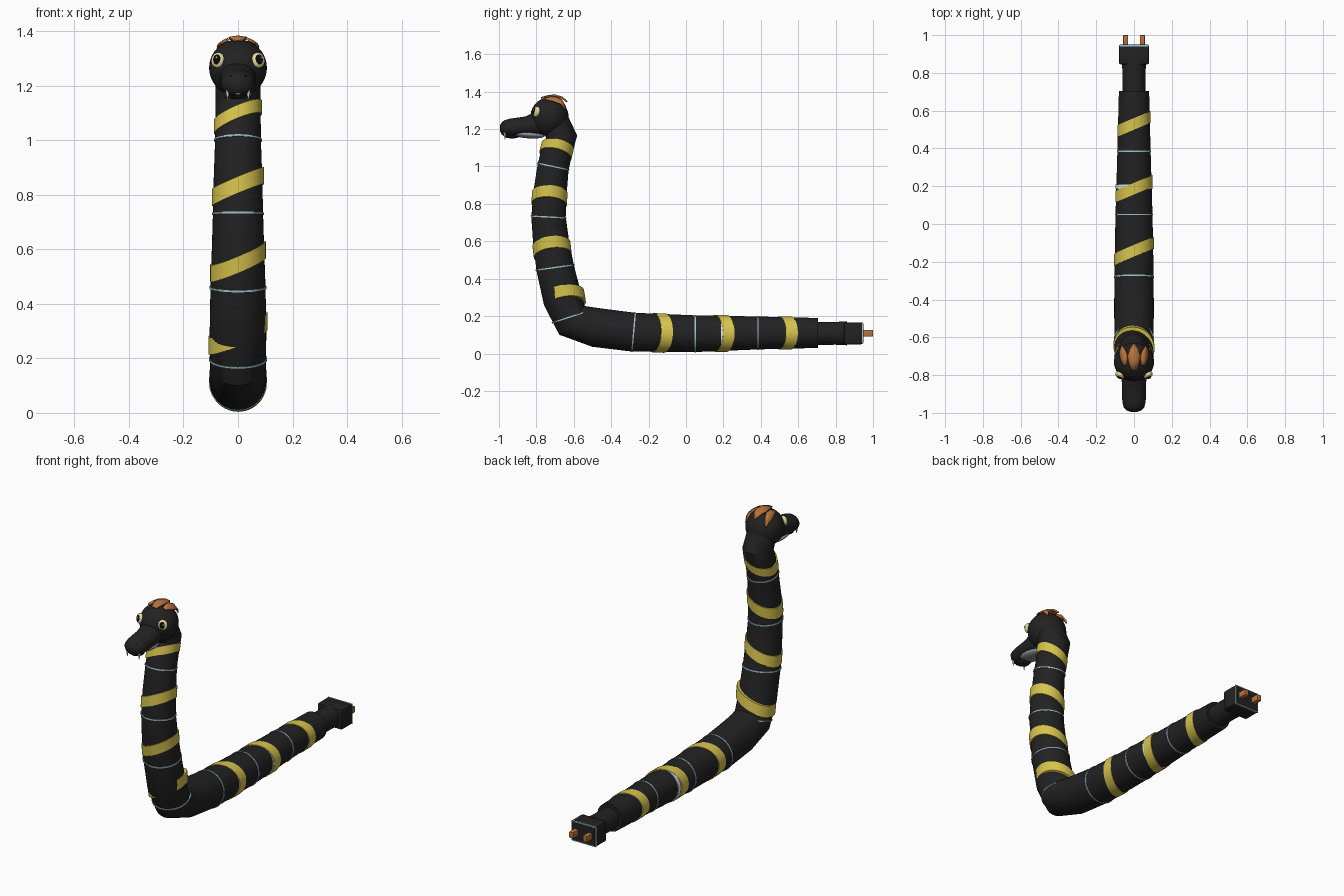
import bpy, bmesh, math
from mathutils import Vector, Matrix

if "Cube" in bpy.data.objects:
    bpy.data.objects.remove(bpy.data.objects["Cube"])

def mat(name, r, g, b):
    m = bpy.data.materials.new(name)
    m.diffuse_color = (r, g, b, 1)
    m.use_nodes = True
    m.node_tree.nodes["Principled BSDF"].inputs["Base Color"].default_value = m.diffuse_color
    return m

BLACK = mat("black rubber", .016, .016, .017)
YELLOW = mat("yellow stripe", .68, .55, .075)
BLUE = mat("pale blue trim", .36, .56, .62)
WHITE = mat("white", .80, .80, .82)
COPPER = mat("copper", .48, .17, .045)
GREY = mat("jaw grey", .24, .29, .33)
CREAM = mat("eye cream", .80, .70, .32)
DARK = mat("pupil black", .003, .003, .003)
N = 40

def finish(name, bm, m, smooth=True):
    bmesh.ops.recalc_face_normals(bm, faces=bm.faces)
    me = bpy.data.meshes.new(name)
    bm.to_mesh(me)
    bm.free()
    ob = bpy.data.objects.new(name, me)
    bpy.context.collection.objects.link(ob)
    me.materials.append(m)
    if smooth:
        bpy.ops.object.select_all(action='DESELECT')
        ob.select_set(True)
        bpy.context.view_layer.objects.active = ob
        bpy.ops.object.shade_smooth_by_angle(angle=math.radians(35))
    return ob

def loft(name, loops, m, closed=False):
    """Skin a list of equal point loops; cap the ends or join them in a ring."""
    bm = bmesh.new()
    rows = [[bm.verts.new(p) for p in lp] for lp in loops]
    pairs = list(zip(rows, rows[1:])) + ([(rows[-1], rows[0])] if closed else [])
    for a, b in pairs:
        for i in range(len(a)):
            j = (i + 1) % len(a)
            bm.faces.new((a[i], a[j], b[j], b[i]))
    if not closed:
        bm.faces.new(rows[0])
        bm.faces.new(rows[-1])
    return finish(name, bm, m)

def circle(y, z, theta, rx, rz, shift=0, slope=0):
    """Ellipse around an axis lying in the yz plane at angle theta."""
    t = Vector((0, math.cos(theta), math.sin(theta)))
    n = Vector((0, -t.z, t.y))
    out = []
    for i in range(N):
        a = 2 * math.pi * i / N
        c = math.cos(a)
        out.append(Vector((rx * c, y, z)) + n * rz * math.sin(a) + t * (shift + slope * rx * c))
    return out

def band(name, y, z, deg, r, w, m, slope=0, depth=.014):
    th = math.radians(deg)
    spec = [(r - depth, -w / 2), (r, -w / 2), (r, w / 2), (r - depth, w / 2)]
    return loft(name, [circle(y, z, th, q, q, s, slope) for q, s in spec], m, True)

def ball(name, loc, scale, m, rot=(0, 0, 0), seg=24):
    bm = bmesh.new()
    bmesh.ops.create_uvsphere(bm, u_segments=seg, v_segments=seg // 2, radius=1)
    ob = finish(name, bm, m)
    ob.location, ob.scale, ob.rotation_euler = loc, scale, rot
    return ob

def box(name, loc, size, m, bevel=0):
    bm = bmesh.new()
    bmesh.ops.create_cube(bm, size=1, matrix=Matrix.Translation(loc) @ Matrix.Diagonal((*size, 1)))
    if bevel:
        bmesh.ops.bevel(bm, geom=bm.edges[:], offset=bevel, segments=2, affect='EDGES', profile=.5)
    return finish(name, bm, m, bevel > 0)

# Body: swept tube from tail to neck (y, z, radius)
path = [(.705, .11, .08), (.385, .11, .088), (.05, .106, .098), (-.28, .114, .104),
        (-.48, .139, .105), (-.61, .177, .102), (-.66, .29, .104), (-.70, .46, .101),
        (-.722, .6, .096), (-.735, .73, .092), (-.727, .86, .089), (-.71, 1.0, .084),
        (-.685, 1.10, .083), (-.665, 1.16, .083), (-.71, 1.25, .08)]
loops = []
for i, (y, z, r) in enumerate(path):
    dirs = []
    for j in (i - 1, i):
        if 0 <= j < len(path) - 1:
            dirs.append(Vector((path[j + 1][0] - path[j][0], path[j + 1][1] - path[j][1])).normalized())
    d = sum(dirs, Vector((0, 0)))
    loops.append(circle(y, z, math.atan2(d.y, d.x), r, r))
loft("body", loops, BLACK)

# Thin joint rings
for i, (y, z, deg, r) in enumerate([(.385, .11, 0, .091), (.05, .106, 0, .101), (-.28, .114, -5, .107),
                                    (-.615, .197, 108, .107), (-.70, .46, 98, .105),
                                    (-.735, .73, 87, .096), (-.71, 1.0, 78, .088)]):
    band(f"joint_ring_{i}", y, z, deg, r, .007, BLUE)

# Slanted yellow stripes
for i, (y, z, deg, r) in enumerate([(.53, .11, 0, .088), (.187, .108, 0, .099), (-.145, .11, -2, .105),
                                    (-.648, .292, 99, .109), (-.716, .555, 97, .102),
                                    (-.73, .83, 86, .095), (-.692, 1.085, 76, .088)]):
    band(f"yellow_stripe_{i}", y, z, deg, r, .062 if i < 6 else .05, YELLOW, .42, .02)
band("white_band", .197, .108, 0, .0975, .022, WHITE)

# Tail plug: collar, housing, trim and prongs
loft("plug_collar", [circle(y, .108, 0, r, r) for y, r in ((.69, .062), (.80, .061), (.86, .064))], BLACK)
box("plug_housing", (0, .895, .108), (.16, .10, .118), BLACK, .01)
box("plug_trim", (0, .944, .108), (.158, .007, .116), BLUE)
box("plug_face", (0, .947, .108), (.146, .006, .104), BLACK)
for s in (-1, 1):
    box("prong", (s * .044, .972, .108), (.026, .056, .036), COPPER, .003)

# Head and snout
ball("head", (0, -.73, 1.265), (.106, .102, .104), BLACK, seg=40)
loft("snout", [circle(y, z, 0, rx, rz) for y, z, rx, rz in
               ((-.74, 1.24, .062, .066), (-.80, 1.23, .066, .064), (-.86, 1.216, .064, .051),
                (-.94, 1.206, .062, .050), (-.97, 1.204, .055, .044), (-.987, 1.204, .038, .03),
                (-.995, 1.204, .016, .013))], BLACK)
ball("lower_jaw", (0, -.85, 1.172), (.052, .095, .021), GREY, (math.radians(-5), 0, 0))
ball("chin", (0, -.93, 1.162), (.038, .04, .012), BLACK)
ball("mouth_spot", (0, -.978, 1.172), (.012, .008, .005), BLUE, seg=12)

# Eyes, nostrils and fangs, mirrored
for s in (-1, 1):
    e = Vector((s * .074, -.80, 1.293))
    out = Vector((s * .45, -.85, .22)).normalized()
    rot = out.to_track_quat('Z', 'Y').to_euler()
    ball("eye", e, (.026, .029, .017), CREAM, rot)
    ball("pupil", e + out * .011 - Vector((s * .002, 0, 0)), (.016, .020, .009), DARK, rot)
    ball("eye_glint", e + out * .019 + Vector((.004, 0, .006)), (.004, .004, .003), WHITE, rot, 12)
    ball("nostril", (s * .026, -.975, 1.232), (.006, .006, .006), DARK, seg=12)
    bm = bmesh.new()
    bmesh.ops.create_cone(bm, cap_ends=True, segments=12, radius1=.001, radius2=.009, depth=.044,
                          matrix=Matrix.Translation((s * .038, -.968, 1.167)))
    finish("fang", bm, WHITE)

# Copper crest: tapered strips lying over the crown, lifting at the back
def crest(name, x, y0, y1, w, zoff, turn):
    bm = bmesh.new()
    rows = []
    for f, k in ((0, .45), (.3, .85), (.55, 1), (.8, .65), (1, .12)):
        y = y0 + (y1 - y0) * f
        xc = x + turn * f
        row = []
        for sx in (-1, 0, 1):
            px = xc + sx * w * k
            top = 1.265 + math.sqrt(max(.107 ** 2 - px * px - (y + .73) ** 2, 0))
            row.append(bm.verts.new((px, y, top + zoff + .026 * f * f)))
        rows.append(row)
    for a, b in zip(rows, rows[1:]):
        for i in range(2):
            bm.faces.new((a[i], a[i + 1], b[i + 1], b[i]))
    ob = finish(name, bm, COPPER)
    mod = ob.modifiers.new("thickness", 'SOLIDIFY')
    mod.thickness = .008
    mod.offset = 0

crest("crest_middle", 0, -.775, -.635, .034, .005, 0)
for s in (-1, 1):
    crest("crest_side", s * .048, -.75, -.645, .02, .004, s * .014)
